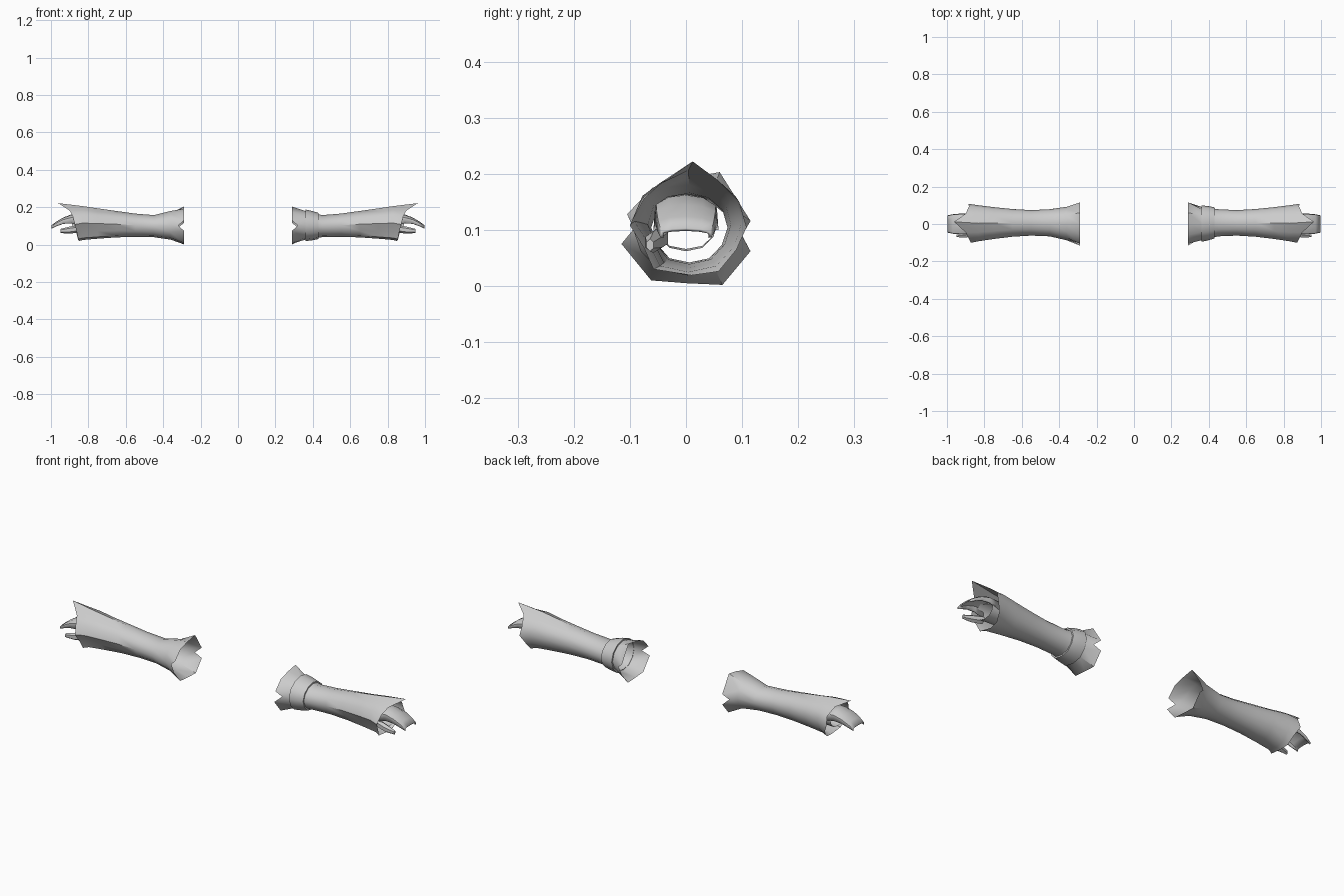
import bpy, math

if "Cube" in bpy.data.objects:
    bpy.data.objects.remove(bpy.data.objects["Cube"])

grey = bpy.data.materials.new("light_grey")
grey.diffuse_color = (0.6, 0.6, 0.6, 1)
grey.use_nodes = True
grey.node_tree.nodes["Principled BSDF"].inputs["Base Color"].default_value = grey.diffuse_color


def loft(name, rings, s, closed=True, cap=False, thick=0.0, angle=40):
    """Skin a list of rings; s = 1 or -1 mirrors the part across x."""
    n = len(rings[0])
    verts = [(s * x, y, z) for r in rings for x, y, z in r]
    faces = []
    for i in range(len(rings) - 1):
        for j in range(n if closed else n - 1):
            k = (j + 1) % n
            faces.append((i*n + j, i*n + k, (i+1)*n + k, (i+1)*n + j))
    if cap:
        faces.append(tuple(range(n - 1, -1, -1)))
        faces.append(tuple(range((len(rings)-1)*n, len(rings)*n)))
    if s < 0:
        faces = [f[::-1] for f in faces]
    me = bpy.data.meshes.new(name)
    me.from_pydata(verts, [], faces)
    me.materials.append(grey)
    ob = bpy.data.objects.new(name, me)
    bpy.context.collection.objects.link(ob)
    bpy.ops.object.select_all(action='DESELECT')
    ob.select_set(True)
    bpy.context.view_layer.objects.active = ob
    bpy.ops.object.shade_smooth_by_angle(angle=math.radians(angle))
    if thick:
        m = ob.modifiers.new("thickness", 'SOLIDIFY')
        m.thickness = thick
        m.offset = -1
    return ob


# Sleeve section, starting at the top and going round by the front
UNIT = [(0, 1), (-.5, .84), (-.85, .5), (-1, 0), (-.85, -.5), (-.52, -.88),
        (0, -1), (.52, -.88), (.85, -.5), (1, 0), (.87, .5), (.5, .86)]


def section(x, y0, y1, z0, z1, crease=0.0, grow=0.0):
    cy, cz = (y0 + y1) / 2, (z0 + z1) / 2
    ry, rz = (y1 - y0) / 2 + grow, (z1 - z0) / 2 + grow
    ring = []
    for j, (u, v) in enumerate(UNIT):
        if j == 4:
            u += 0.15 * crease       # sharper front edge towards the hand
        if j in (1, 11):
            v -= 0.07 * crease       # more pointed top towards the hand
        ring.append((x, cy + u * ry, cz + v * rz))
    return ring


# Cuff rim with a V notch at front and back
CUFF = [(.29, 0, .192), (.29, -.06, .175), (.29, -.105, .128), (.32, -.093, .102),
        (.29, -.115, .075), (.29, -.062, .01), (.29, 0, .005), (.29, .065, .002),
        (.29, .115, .062), (.32, .1, .09), (.29, .115, .116), (.29, .06, .203)]
# Jagged rim around the hand
RIM = [(.962, .012, .222), (.9, -.045, .182), (.885, -.075, .155), (.872, -.1, .108),
       (.862, -.075, .068), (.855, -.058, .03), (.85, .01, .019), (.855, .058, .026),
       (.865, .09, .065), (.887, .108, .105), (.882, .095, .15), (.9, .055, .19)]
BODY = [(.36, -.087, .092, .027, .18, 0), (.45, -.066, .079, .04, .158, 0),
        (.55, -.062, .074, .042, .166, 0), (.65, -.068, .08, .039, .18, .5),
        (.75, -.08, .09, .032, .194, 1), (.83, -.092, .1, .025, .206, 1)]


def arch(x, half, top, side):
    """Row of the hand plate: back edge, over the top, front edge."""
    steps = [(1, 0), (.95, .6), (.55, .9), (0, 1), (-.55, .92), (-.95, .65), (-1, 0)]
    return [(x, u * half, side + (top - side) * v) for u, v in steps]


def thumb_ring(x, y, z, ry, rz):
    return [(x, y - ry * math.sin(a), z + rz * math.cos(a))
            for a in (math.tau * i / 6 for i in range(6))]


for s, side in ((1, "right"), (-1, "left")):
    loft(side + "_sleeve", [CUFF] + [section(*b) for b in BODY] + [RIM], s)

    # Wrist of the fingerless glove
    wrist = [[(x, r * u, .112 + h * v) for u, v in UNIT]
             for x, r, h in ((.78, .056, .046), (.875, .057, .05))]
    loft(side + "_glove_wrist", wrist, s)

    # Curved plate over the back of the hand
    plate = [arch(.84, .058, .165, .1), arch(.89, .056, .162, .115),
             arch(.935, .055, .145, .112), arch(.97, .052, .124, .1),
             arch(.998, .046, .103, .087)]
    loft(side + "_hand_plate", plate, s, closed=False, thick=.006)

    # Thumb piece
    loft(side + "_thumb", [thumb_ring(.85, -.048, .085, .018, .02),
                           thumb_ring(.9, -.058, .078, .017, .019),
                           thumb_ring(.95, -.064, .073, .007, .011)], s, cap=True)

# Strap band around one wrist
a, b = BODY[0], BODY[1]


def strap_ring(x, grow):
    t = (x - a[0]) / (b[0] - a[0])
    return section(x, *[p + (q - p) * t for p, q in zip(a[1:5], b[1:5])], 0, grow)


loft("wrist_strap", [strap_ring(.36, -.002), strap_ring(.36, .008), strap_ring(.395, .009),
                     strap_ring(.43, .007), strap_ring(.43, -.002)], 1)
